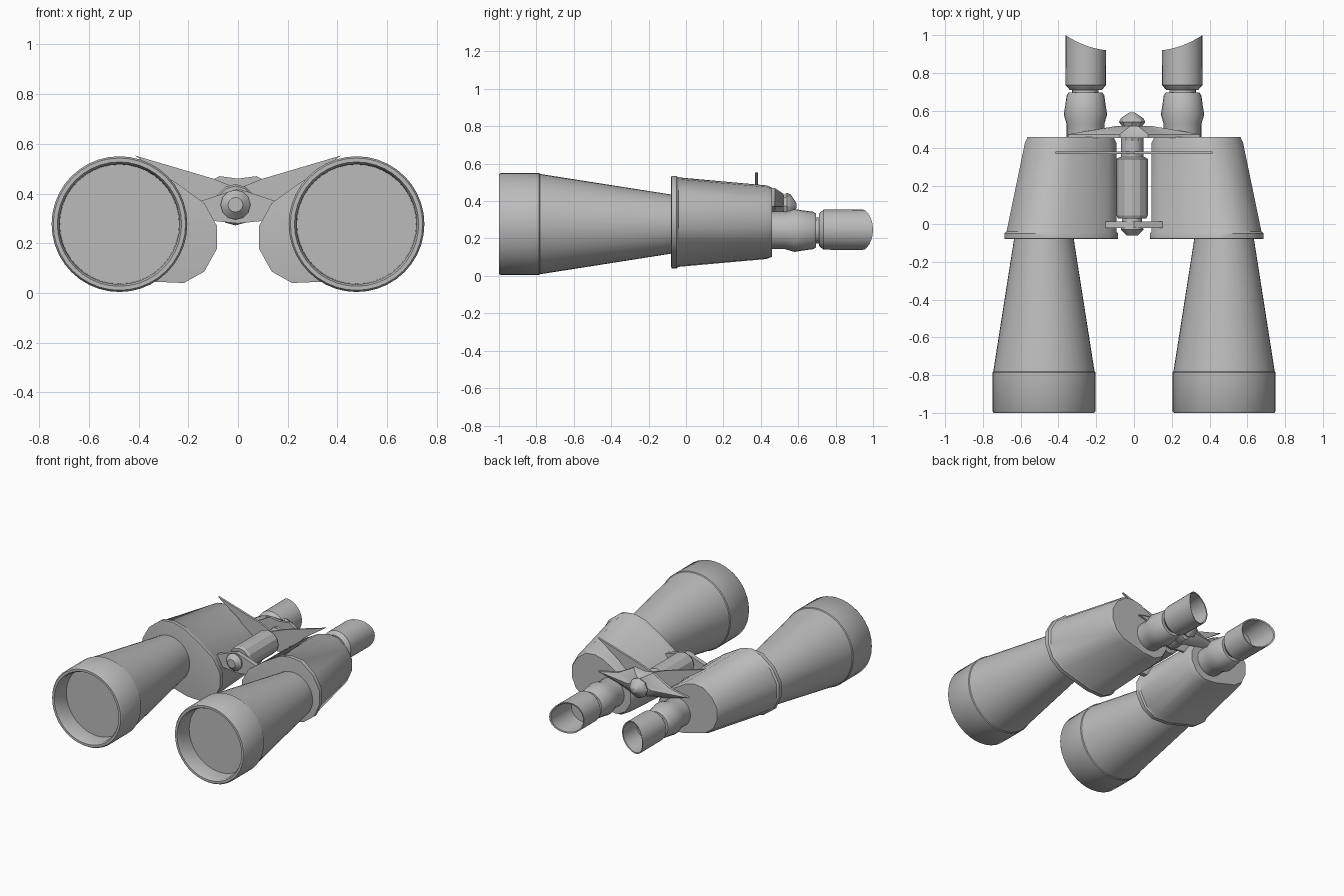
import bpy, bmesh, math

cube = bpy.data.objects.get("Cube")
if cube:
    bpy.data.objects.remove(cube, do_unlink=True)

grey = bpy.data.materials.new("plain_grey")
grey.use_nodes = True
grey.diffuse_color = (0.5, 0.5, 0.5, 1)
grey.node_tree.nodes["Principled BSDF"].inputs["Base Color"].default_value = (0.5, 0.5, 0.5, 1)


def finish(bm, name, angle=35):
    bmesh.ops.remove_doubles(bm, verts=bm.verts, dist=0.0005)
    bmesh.ops.recalc_face_normals(bm, faces=bm.faces)
    mesh = bpy.data.meshes.new(name)
    bm.to_mesh(mesh)
    bm.free()
    mesh.materials.append(grey)
    obj = bpy.data.objects.new(name, mesh)
    bpy.context.collection.objects.link(obj)
    bpy.ops.object.select_all(action='DESELECT')
    obj.select_set(True)
    bpy.context.view_layer.objects.active = obj
    bpy.ops.object.shade_smooth_by_angle(angle=math.radians(angle))
    return obj


def loft(bm, rings, caps=True):
    """Skin a list of equal-length rings of points."""
    rows = [[bm.verts.new(p) for p in ring] for ring in rings]
    n = len(rows[0])
    for a, b in zip(rows, rows[1:]):
        for i in range(n):
            bm.faces.new((a[i], a[(i + 1) % n], b[(i + 1) % n], b[i]))
    if caps:
        bm.faces.new(rows[0])
        bm.faces.new(rows[-1])


def lathe(name, profile, x, z, sides=32, warp=None, angle=35):
    """Turn (y, radius) pairs around an axis that runs front to back."""
    bm = bmesh.new()
    rings = []
    for y, r in profile:
        ring = []
        for i in range(sides):
            a = 2 * math.pi * i / sides
            dx, dz = r * math.cos(a), r * math.sin(a)
            ring.append((x + dx, y + (warp(y, dx) if warp else 0), z + dz))
        rings.append(ring)
    loft(bm, rings)
    return finish(bm, name, angle)


def plate(name, outline, y0, y1):
    """Extrude an (x, z) outline from y0 to y1."""
    bm = bmesh.new()
    loft(bm, [[(x, y, z) for x, z in outline] for y in (y0, y1)])
    return finish(bm, name)


def mirrored(half):
    return half + [(-x, z) for x, z in reversed(half) if x > 0]


# Outline of the prism housing at its front end
HOUSING = [(0.09, 0.18), (0.09, 0.27), (0.14, 0.36), (0.25, 0.44), (0.37, 0.51),
           (0.45, 0.53), (0.54, 0.52), (0.63, 0.45), (0.68, 0.36), (0.68, 0.26),
           (0.64, 0.17), (0.56, 0.11), (0.34, 0.05), (0.22, 0.045), (0.14, 0.09)]


def housing(name, s):
    def ring(y, t, scale):
        # t slides from the wide front to the narrow back
        points = []
        for x, z in HOUSING:
            px = 0.09 + (x - 0.09) * (1 - 0.17 * t)
            pz = 0.285 + (z - 0.285) * (1 - 0.18 * t)
            points.append((s * (0.35 + (px - 0.35) * scale), y,
                           0.285 + (pz - 0.285) * scale))
        return points
    bm = bmesh.new()
    loft(bm, [ring(-0.08, 0, 0.96), ring(-0.078, 0, 1.02), ring(-0.05, 0, 1.02),
              ring(-0.04, 0.02, 0.99), ring(0.43, 1, 0.99), ring(0.46, 1, 0.93)])
    return finish(bm, name)


for side, s in (("left", 1), ("right", -1)):
    # Front barrel with a raised rim and a recessed lens
    lathe(side + "_barrel",
          [(-0.88, 0), (-0.88, 0.24), (-0.985, 0.242), (-1, 0.25), (-1, 0.266),
           (-0.99, 0.273), (-0.785, 0.273), (-0.78, 0.268), (-0.06, 0.155), (-0.06, 0)],
          s * 0.477, 0.277, 40)
    housing(side + "_prism_housing", s)
    # Eyepiece tube and its neck
    lathe(side + "_eyepiece",
          [(0.42, 0), (0.42, 0.1), (0.53, 0.1), (0.58, 0.115), (0.62, 0.108),
           (0.68, 0.1), (0.695, 0.09), (0.695, 0.07), (0.74, 0.07), (0.74, 0)],
          s * 0.257, 0.243, 24)

    # Hollow eyecup whose outer edge rises
    def slant(y, dx, s=s):
        t = s * dx / 0.108
        return 0.04 * t + 0.015 * t * t if y > 0.9 else 0
    lathe(side + "_eyecup",
          [(0.71, 0), (0.71, 0.085), (0.735, 0.107), (0.945, 0.108),
           (0.943, 0.1), (0.78, 0.09), (0.78, 0)],
          s * 0.255, 0.247, 24, slant)

# Central hinge: focus drum, rod and end knobs
lathe("focus_drum", [(0.03, 0), (0.03, 0.075), (0.045, 0.083), (0.345, 0.083),
                     (0.355, 0.065), (0.355, 0)], -0.01, 0.355, 12, angle=25)
lathe("hinge_rod", [(-0.06, 0), (-0.06, 0.03), (-0.03, 0.06), (0.04, 0.05),
                    (0.3, 0.06), (0.47, 0.06), (0.47, 0)], -0.01, 0.355, 12)
lathe("rear_knob", [(0.44, 0), (0.44, 0.045), (0.52, 0.055), (0.54, 0.07),
                    (0.56, 0.06), (0.59, 0.015), (0.59, 0)], -0.01, 0.375, 8)

# Bridges joining the two halves
plate("front_bridge", mirrored([(0, 0.42), (0.06, 0.40), (0.15, 0.37), (0.15, 0.31),
                                (0.1, 0.29), (0, 0.28)]), -0.02, 0.012)
plate("middle_bridge", mirrored([(0, 0.42), (0.1, 0.46), (0.415, 0.553), (0.25, 0.44),
                                 (0.13, 0.30), (0, 0.29)]), 0.37, 0.385)


def rear_ring(y, reach, tall):
    return [(x * reach, y, z) for x, z in
            mirrored([(0, 0.35 + tall), (0.075, 0.36 + tall), (0.2, 0.40),
                      (0.35, 0.37), (0.2, 0.33), (0, 0.29)])]


# Swept rear arm, deepest at the middle
bm = bmesh.new()
loft(bm, [rear_ring(0.455, 1, 0.11), rear_ring(0.475, 1, 0.11),
          rear_ring(0.52, 0.25, 0.08)])
finish(bm, "rear_bridge")
